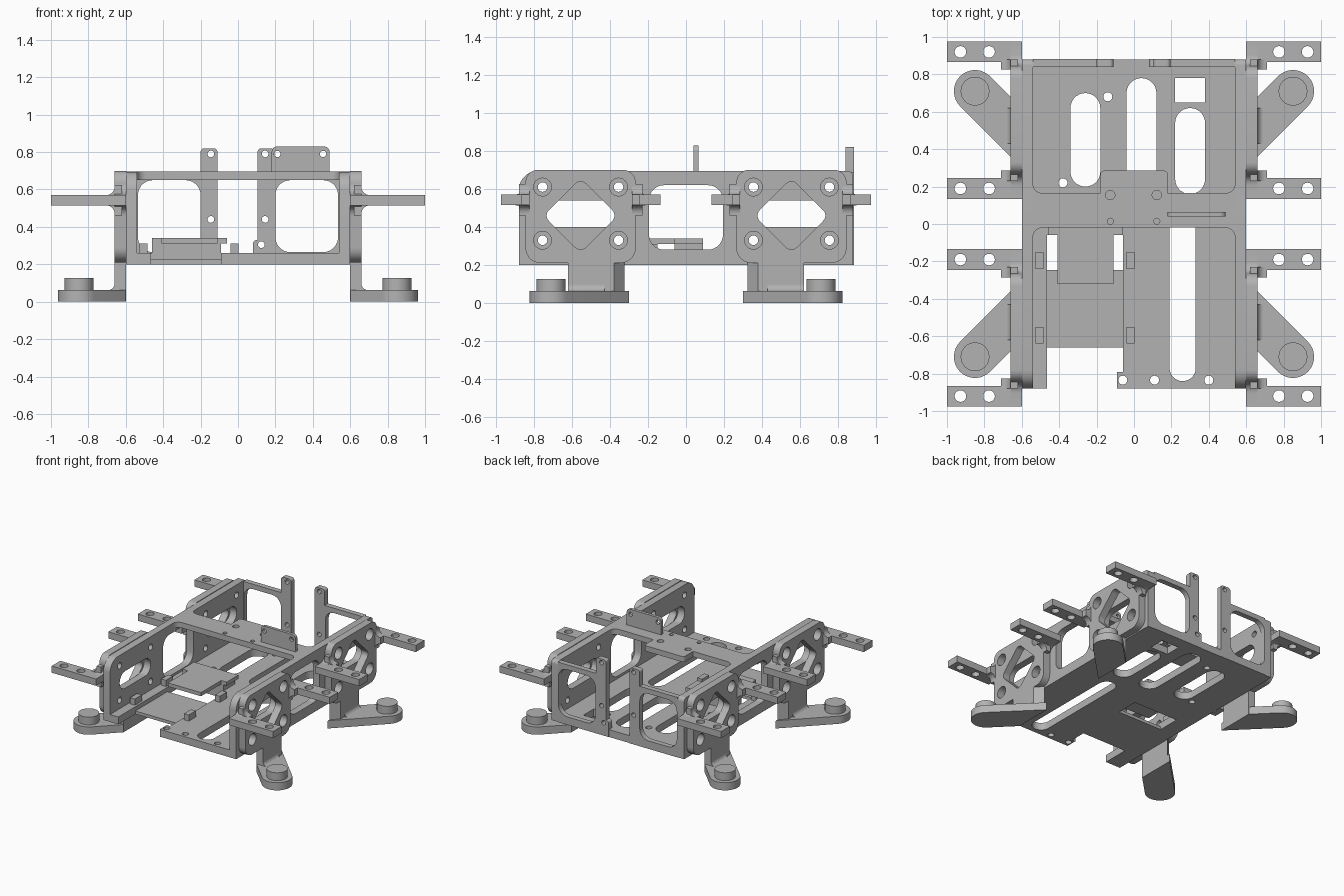
import bpy, bmesh, math
from mathutils import Vector

cube = bpy.data.objects.get("Cube")
if cube:
    bpy.data.objects.remove(cube, do_unlink=True)

grey = bpy.data.materials.new("machined grey")
grey.use_nodes = True
grey.diffuse_color = (0.45, 0.45, 0.45, 1)
grey.node_tree.nodes["Principled BSDF"].inputs["Base Color"].default_value = grey.diffuse_color


# ---- 2D loops ----
def rounded(points, steps=7):
    """Polygon whose points are (a, b) or (a, b, fillet radius)."""
    out, n = [], len(points)
    for i, p in enumerate(points):
        c = Vector(p[:2])
        r = p[2] if len(p) > 2 else 0
        if r == 0:
            out.append(c)
            continue
        d1 = (Vector(points[i - 1][:2]) - c).normalized()
        d2 = (Vector(points[(i + 1) % n][:2]) - c).normalized()
        half = d1.angle(d2) / 2
        centre = c + (d1 + d2).normalized() * (r / math.sin(half))
        start = c + d1 * (r / math.tan(half)) - centre
        end = c + d2 * (r / math.tan(half)) - centre
        a0 = math.atan2(start.y, start.x)
        sweep = (math.atan2(end.y, end.x) - a0 + math.pi) % (2 * math.pi) - math.pi
        for k in range(steps + 1):
            a = a0 + sweep * k / steps
            out.append(centre + Vector((math.cos(a), math.sin(a))) * r)
    return out


def rect(a0, a1, b0, b1, r=0):
    return rounded([(a0, b0, r), (a1, b0, r), (a1, b1, r), (a0, b1, r)])


def slot(a0, a1, b0, b1):
    return rect(a0, a1, b0, b1, min(a1 - a0, b1 - b0) * 0.499)


def circle(a, b, r, n=24):
    return [Vector((a + r * math.cos(2 * math.pi * k / n), b + r * math.sin(2 * math.pi * k / n)))
            for k in range(n)]


# ---- extrude an outline with holes along the axis left out of the plane ----
def plate(name, plane, loops, lo, hi, sx=1, sy=1):
    curve = bpy.data.curves.new(name, 'CURVE')
    curve.dimensions = '2D'
    curve.fill_mode = 'BOTH'
    curve.extrude = (hi - lo) / 2
    for loop in loops:
        spline = curve.splines.new('POLY')
        spline.points.add(len(loop) - 1)
        for point, p in zip(spline.points, loop):
            point.co = (p[0], p[1], 0, 1)
        spline.use_cyclic_u = True
    temp = bpy.data.objects.new(name + "_outline", curve)
    bpy.context.collection.objects.link(temp)
    deps = bpy.context.evaluated_depsgraph_get()
    mesh = bpy.data.meshes.new_from_object(temp.evaluated_get(deps))
    bpy.data.objects.remove(temp, do_unlink=True)
    bm = bmesh.new()
    bm.from_mesh(mesh)
    bmesh.ops.remove_doubles(bm, verts=bm.verts, dist=0.0002)
    for v in bm.verts:
        a, b, t = v.co.x, v.co.y, v.co.z + (lo + hi) / 2
        x, y, z = {'XY': (a, b, t), 'XZ': (a, t, b), 'YZ': (t, a, b)}[plane]
        v.co = (x * sx, y * sy, z)
    bmesh.ops.recalc_face_normals(bm, faces=bm.faces)
    bm.to_mesh(mesh)
    bm.free()
    mesh.materials.clear()
    mesh.materials.append(grey)
    ob = bpy.data.objects.new(name, mesh)
    bpy.context.collection.objects.link(ob)
    bpy.ops.object.select_all(action='DESELECT')
    ob.select_set(True)
    bpy.context.view_layer.objects.active = ob
    bpy.ops.object.shade_smooth_by_angle(angle=math.radians(35))
    return ob


def box(name, x0, x1, y0, y1, z0, z1):
    return plate(name, 'XY', [rect(x0, x1, y0, y1)], z0, z1)


# ---- base plate with slots, front cut-out and thin battery floor ----
base = [(-0.54, -0.88), (-0.465, -0.88), (-0.465, -0.06), (-0.06, -0.06), (-0.06, -0.79),
        (-0.09, -0.79), (-0.09, -0.88), (0.54, -0.88), (0.54, 0.88), (-0.54, 0.88)]
base_holes = [slot(0.19, 0.33, -0.84, 0.06), slot(-0.34, -0.18, 0.2, 0.7),
              slot(-0.04, 0.12, 0.15, 0.78), slot(0.22, 0.38, 0.16, 0.62),
              rect(0.22, 0.38, 0.65, 0.78)]
base_holes += [circle(x, y, 0.024) for x, y in
               [(-0.14, 0.68), (-0.38, 0.22), (-0.06, -0.835), (0.11, -0.835), (0.4, -0.835)]]
plate("base_plate", 'XY', [rounded(base)] + base_holes, 0.2, 0.26)
box("thin_floor", -0.465, -0.06, -0.66, -0.245, 0.2, 0.225)

# ---- raised tray and little retaining blocks ----
box("tray_tongue", -0.41, -0.11, -0.32, 0.0, 0.31, 0.34)
box("tray_top", -0.46, -0.06, -0.06, 0.09, 0.31, 0.34)
box("tray_support", -0.46, -0.09, -0.06, 0.09, 0.2, 0.31)
for x in (-0.505, -0.018):
    for y in (-0.195, -0.595):
        box("retaining_block", x - 0.022, x + 0.022, y - 0.045, y + 0.045, 0.255, 0.31)

# ---- top bridge with tongue and upright tab ----
flare = 0.05
bridge = [(-0.545, -0.08), (-0.54, -0.08), (-0.54, -0.02, flare), (0.54, -0.02, flare),
          (0.54, -0.08), (0.545, -0.08), (0.545, 0.23), (0.54, 0.23), (0.54, 0.165, flare),
          (0.18, 0.165), (0.18, 0.285, 0.02), (-0.18, 0.285, 0.02), (-0.18, 0.165),
          (-0.54, 0.165, flare), (-0.54, 0.23), (-0.545, 0.23)]
bridge_holes = [circle(-0.127, 0.155, 0.025), circle(0.122, 0.155, 0.025),
                circle(-0.127, 0.015, 0.016), circle(0.122, 0.015, 0.016)]
plate("top_bridge", 'XY', [rounded(bridge)] + bridge_holes, 0.65, 0.695)
tab = [(0.18, 0.69), (0.49, 0.69), (0.49, 0.83, 0.03), (0.18, 0.83, 0.03)]
plate("bridge_tab", 'XZ', [rounded(tab), circle(0.21, 0.79, 0.017), circle(0.455, 0.79, 0.017)],
      0.04, 0.065)

MOUNT_Y = 0.555
screws = [(MOUNT_Y + u, z) for u in (-0.2, 0.2) for z in (0.33, 0.61)]

for sx, side in ((1, "left"), (-1, "right")):
    # ---- side wall with centre window, slots and screw holes ----
    wall = rounded([(-0.88, 0.2), (0.88, 0.2), (0.88, 0.695, 0.03), (-0.88, 0.695, 0.1)])
    holes = [rect(-0.195, 0.195, 0.28, 0.62, 0.08)]
    for s in (-1, 1):
        holes.append(slot(s * MOUNT_Y - 0.2, s * MOUNT_Y + 0.2, 0.4, 0.54))
        holes += [circle(s * y, z, 0.025) for y, z in screws]
    plate(side + "_wall", 'YZ', [wall] + holes, 0.54, 0.6, sx)

    # ---- rear frame: post, rail and window ----
    frame = rounded([(0.08, 0.2), (0.54, 0.2), (0.54, 0.69), (0.195, 0.69), (0.195, 0.82, 0.02),
                     (0.105, 0.82, 0.02), (0.105, 0.33), (0.08, 0.33, 0.02)])
    if sx < 0:
        frame = rounded([(0.11, 0.2), (0.54, 0.2), (0.54, 0.69), (0.2, 0.69),
                         (0.2, 0.82, 0.02), (0.11, 0.82, 0.02)])
    openings = [rect(0.2, 0.535, 0.265, 0.65, 0.08)]
    openings += [circle(0.145, 0.79, 0.018), circle(0.145, 0.44, 0.018)]
    if sx > 0:
        openings.append(circle(0.125, 0.305, 0.018))
    plate(side + "_rear_frame", 'XZ', [frame] + openings, 0.84, 0.883, sx)

    for sy, end in ((1, "rear"), (-1, "front")):
        tag = end + "_" + side + "_"
        # ---- hip mount with diamond opening ----
        half = [(0.29, 0.21, 0.08), (0.29, 0.515, 0.06), (0.42, 0.515), (0.42, 0.57),
                (0.29, 0.57, 0.06), (0.29, 0.7, 0.065)]
        outline = [(MOUNT_Y + p[0],) + p[1:] for p in half]
        outline += [(MOUNT_Y - p[0],) + p[1:] for p in reversed(half)]
        r = 0.195
        diamond = [(MOUNT_Y + r, 0.46, 0.04), (MOUNT_Y, 0.46 + r, 0.04),
                   (MOUNT_Y - r, 0.46, 0.04), (MOUNT_Y, 0.46 - r, 0.04)]
        plate(tag + "hip_mount", 'YZ',
              [rounded(outline), rounded(diamond)] + [circle(y, z, 0.047) for y, z in screws],
              0.6, 0.66, sx, sy)

        # ---- drilled arms with a fillet at the root ----
        for s in (-1, 1):
            inner, outer = sorted((MOUNT_Y + s * 0.31, MOUNT_Y + s * 0.42))
            plate(tag + "arm", 'XY', [rect(0.6, 1.0, inner, outer),
                  circle(0.775, (inner + outer) / 2, 0.031),
                  circle(0.928, (inner + outer) / 2, 0.031)], 0.515, 0.57, sx, sy)
            root = rounded([(0.62, 0.46), (0.66, 0.46), (0.66, 0.515, 0.045), (0.71, 0.515),
                            (0.71, 0.57), (0.66, 0.57, 0.045), (0.66, 0.625), (0.62, 0.625)])
            near, far = sorted((MOUNT_Y + s * 0.27, MOUNT_Y + s * 0.325))
            plate(tag + "arm_root", 'XZ', [root], near, far, sx, sy)

        # ---- leg, diagonal foot and round pad ----
        leg = [(0.6, 0.325), (0.66, 0.38), (0.66, 0.62), (0.6, 0.62)]
        plate(tag + "leg", 'XY', [rounded(leg)], 0.0, 0.23, sx, sy)
        fillet = rounded([(0.65, 0.05), (0.71, 0.05), (0.71, 0.062), (0.66, 0.062, 0.035),
                          (0.66, 0.11), (0.65, 0.11)])
        plate(tag + "leg_fillet", 'XZ', [fillet], 0.43, 0.62, sx, sy)
        cx, cy, rad = 0.85, 0.71, 0.113
        foot = [Vector((cx + rad * math.cos(a), cy + rad * math.sin(a)))
                for a in [math.pi * (k / 18 - 0.25) for k in range(19)]]
        foot += [Vector((0.6, foot[-1].y - foot[-1].x + 0.6)),
                 Vector((0.6, foot[0].y - foot[0].x + 0.6))]
        plate(tag + "foot", 'XY', [foot], 0.0, 0.063, sx, sy)
        plate(tag + "foot_pad", 'XY', [circle(cx, cy, 0.077, 32)], 0.06, 0.127, sx, sy)
